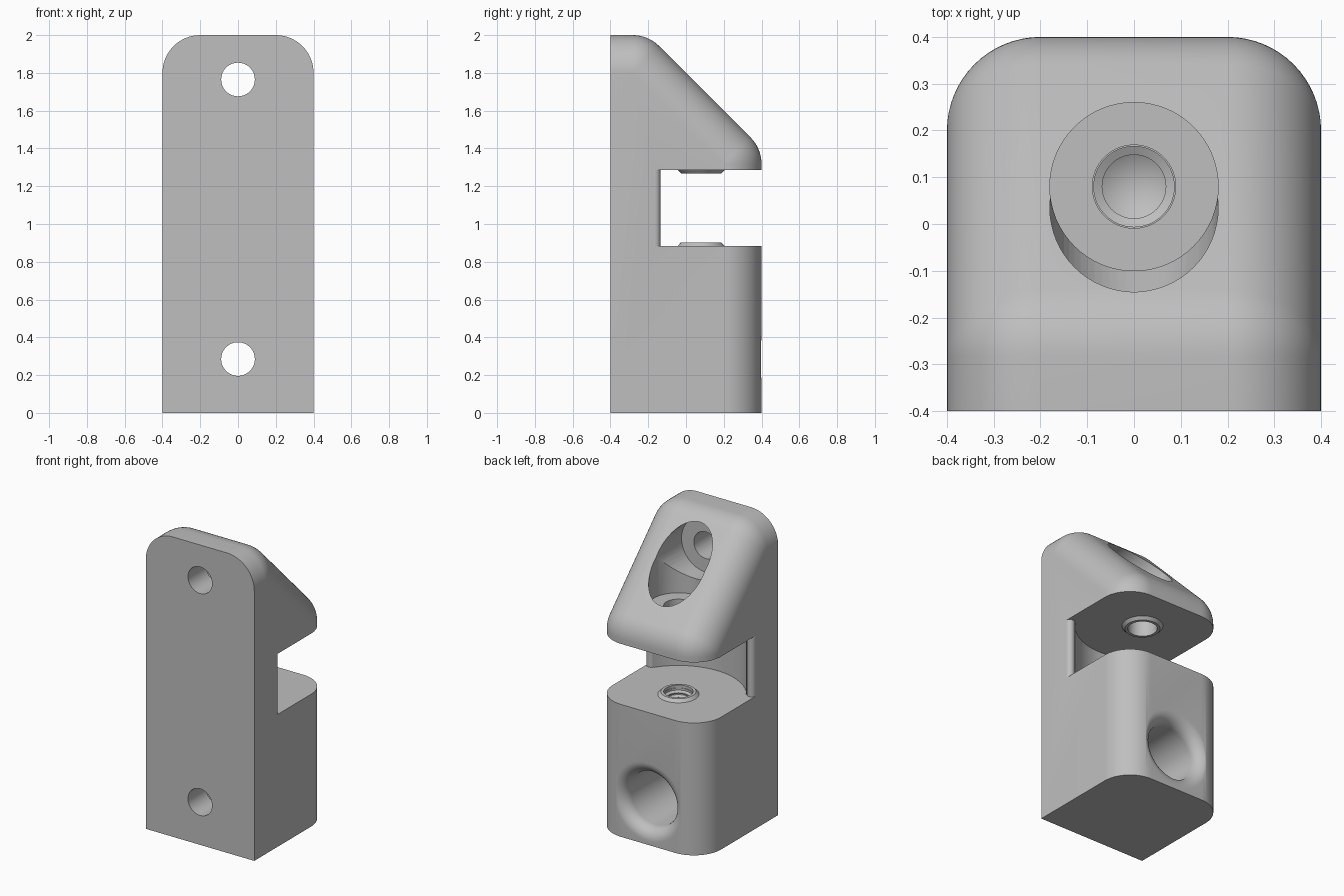
import bpy, bmesh
from math import sin, cos, pi, radians, sqrt, atan2, tan
from mathutils import Matrix

if "Cube" in bpy.data.objects:
    bpy.data.objects.remove(bpy.data.objects["Cube"])

grey = bpy.data.materials.new("plain grey")
grey.use_nodes = True
COLOUR = (0.52, 0.52, 0.52, 1)
grey.diffuse_color = COLOUR
grey.node_tree.nodes["Principled BSDF"].inputs["Base Color"].default_value = COLOUR

FILLET = 0.2                 # rounding of the body edges
BOLT_Y, BOLT_Z = 0.08, 1.765   # clamp screw and upper mounting screw axes
LOW_Z = 0.285                # lower mounting screw axis
SLOT_LOW, SLOT_HIGH = 0.883, 1.287
HEAD_R, HOLE_R = 0.18, 0.089


def make_object(name, bm):
    bmesh.ops.remove_doubles(bm, verts=bm.verts, dist=1e-5)
    bmesh.ops.recalc_face_normals(bm, faces=bm.faces)
    mesh = bpy.data.meshes.new(name)
    bm.to_mesh(mesh)
    bm.free()
    obj = bpy.data.objects.new(name, mesh)
    bpy.context.collection.objects.link(obj)
    mesh.materials.append(grey)
    return obj


def arc(cx, cy, r, start, end, steps):
    angles = [radians(start + (end - start) * i / steps) for i in range(steps + 1)]
    return [(cx + r * cos(a), cy + r * sin(a)) for a in angles]


def lathe(name, profile, place, closed=False):
    """Spin (radius, height) points about z, then place the result."""
    bm = bmesh.new()
    verts = [bm.verts.new((r, 0, h)) for r, h in profile]
    pairs = list(zip(verts, verts[1:]))
    if closed:
        pairs.append((verts[-1], verts[0]))
    edges = [bm.edges.new(p) for p in pairs]
    bmesh.ops.spin(bm, geom=verts + edges, cent=(0, 0, 0), axis=(0, 0, 1),
                   angle=2 * pi, steps=64, use_merge=True)
    bm.transform(place)
    return make_object(name, bm)


def upright(z=0):
    return Matrix.Translation((0, BOLT_Y, z))


def along_y(z):
    return Matrix.Translation((0, 0, z)) @ Matrix.Rotation(-pi / 2, 4, "X")


# Body: side outlines lofted across the width, shrinking round the edges
def side_outline(inset):
    r = FILLET - inset
    top = arc(-0.2 - FILLET * tan(pi / 8), 2 - FILLET, r, 90, 45, 8)
    nose = arc(0.4 - FILLET, 1.4 - FILLET * tan(pi / 8), r, 45, 0, 8)
    return [(-0.4, 0), (-0.4, 2 - inset)] + top + nose + [(0.4 - inset, 0)]


bm = bmesh.new()
half = [(FILLET + FILLET * sin(t), FILLET * (1 - cos(t)))
        for t in [radians(90 * i / 16) for i in range(17)]]
layers = [(-x, d) for x, d in reversed(half)] + half
loops = [[bm.verts.new((x, y, z)) for y, z in side_outline(d)] for x, d in layers]
for a, b in zip(loops, loops[1:]):
    for i in range(len(a)):
        j = (i + 1) % len(a)
        bm.faces.new((a[i], a[j], b[j], b[i]))
bm.faces.new(loops[0])
bm.faces.new(loops[-1])
body = make_object("clamp_body", bm)

# Slot: open at the back, with a round recess and two rounded lips
recess = 0.41
lip_x, lip_y, lip_r = 0.37, -0.165, 0.03
end_x = lip_x - lip_r
end_y = BOLT_Y - sqrt(recess ** 2 - end_x ** 2)
end_angle = -90 + math_deg if (math_deg := 0) else atan2(end_y - BOLT_Y, end_x) * 180 / pi
right = [(0.5, 0.5), (0.5, lip_y)] + arc(lip_x, lip_y, lip_r, 0, 180, 10)
outline = right + arc(0, BOLT_Y, recess, end_angle, -180 - end_angle, 40)
outline += [(-x, y) for x, y in reversed(right)]
bm = bmesh.new()
face = bm.faces.new([bm.verts.new((x, y, SLOT_LOW)) for x, y in outline])
new = bmesh.ops.extrude_face_region(bm, geom=[face])["geom"]
bmesh.ops.translate(bm, vec=(0, 0, SLOT_HIGH - SLOT_LOW),
                    verts=[v for v in new if isinstance(v, bmesh.types.BMVert)])
cutters = [make_object("slot_cutter", bm)]

# Stepped bores: screw hole, then a wide head recess
def stepped(floor, start, end):
    return [(0, start), (HOLE_R, start), (HOLE_R, floor),
            (HEAD_R, floor), (HEAD_R, end), (0, end)]


cutters.append(lathe("clamp_screw_bore", stepped(1.475, 1.1, 2.2), upright()))
cutters.append(lathe("upper_mount_bore", stepped(-0.21, -0.6, 0.6), along_y(BOLT_Z)))
flare = arc(HEAD_R + 0.08, 0.32, 0.08, 180, 90, 10)
cutters.append(lathe("lower_mount_bore",
                     stepped(-0.21, -0.6, 0.6)[:4] + flare + [(0.26, 0.6), (0, 0.6)],
                     along_y(LOW_Z)))

# Threaded blind hole with a drill point
pitch, turns, minor, major = 0.03, 10, 0.068, 0.086
bottom = SLOT_LOW - pitch * turns
thread = [(0, bottom - 0.04), (minor, bottom)]
for i in range(turns):
    z = bottom + i * pitch
    thread += [(minor, z + pitch * 0.25), (major, z + pitch * 0.55), (major, z + pitch * 0.7)]
    thread += [(minor, z + pitch)] if i < turns - 1 else []
thread += [(major, SLOT_LOW + 0.1), (0, SLOT_LOW + 0.1)]
cutters.append(lathe("thread_cutter", thread, upright()))

for cutter in cutters:
    cutter.hide_render = True
    mod = body.modifiers.new(cutter.name, "BOOLEAN")
    mod.operation, mod.solver, mod.object = "DIFFERENCE", "EXACT", cutter
bpy.context.view_layer.objects.active = body
for mod in list(body.modifiers):
    bpy.ops.object.modifier_apply(modifier=mod.name)
for cutter in cutters:
    bpy.data.objects.remove(cutter)

# Raised collars round the screw hole on both slot faces
collar = [(HOLE_R, -0.004), (0.125, -0.004), (0.125, 0), (0.107, 0.019), (HOLE_R, 0.019)]
parts = [body,
         lathe("lower_collar", collar, upright(SLOT_LOW), True),
         lathe("upper_collar", collar, upright(SLOT_HIGH) @ Matrix.Rotation(pi, 4, "X"), True)]

bpy.ops.object.select_all(action="DESELECT")
for part in parts:
    part.select_set(True)
bpy.context.view_layer.objects.active = body
bpy.ops.object.shade_smooth_by_angle(angle=radians(25))
